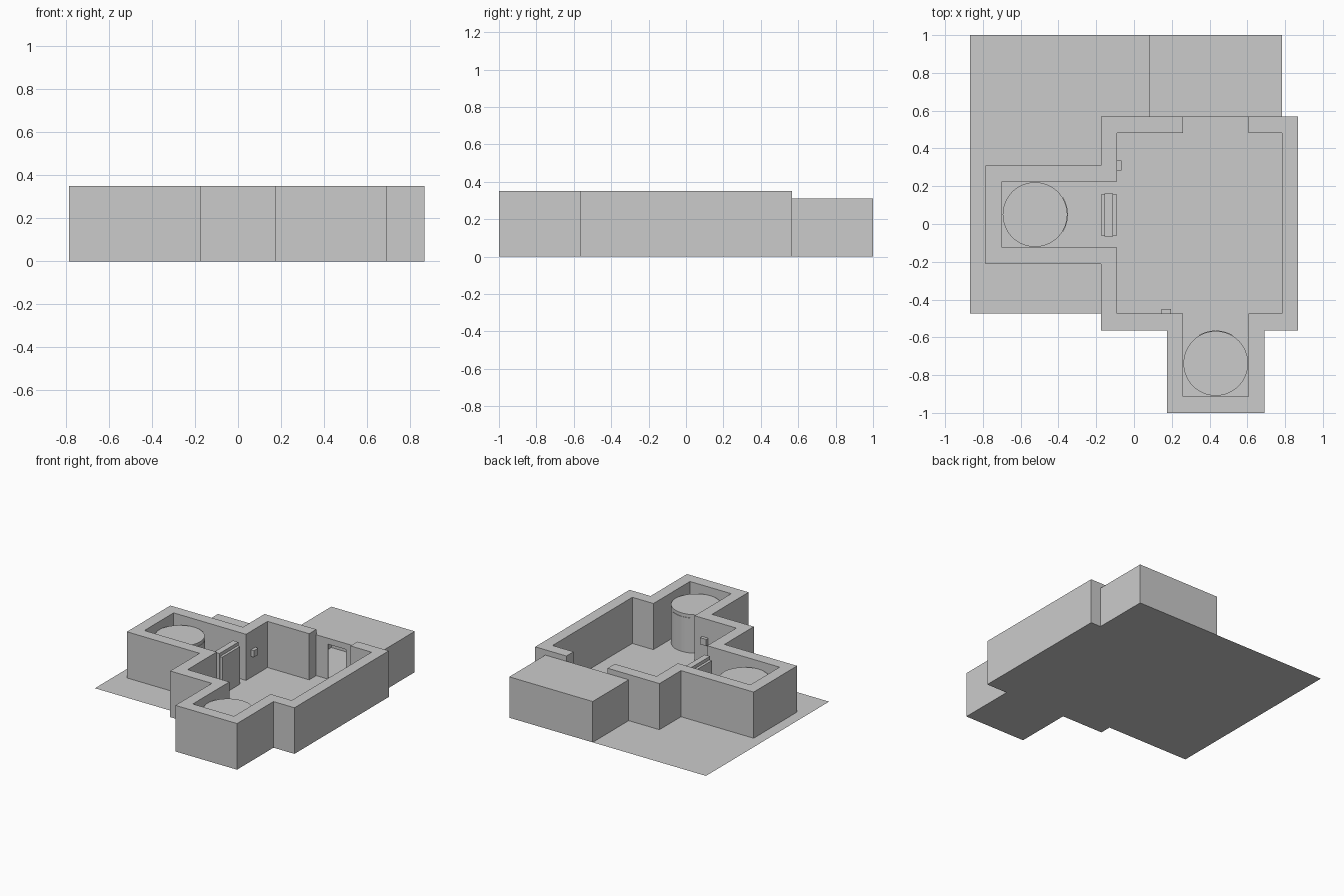
import bpy, bmesh
from math import sin, cos, pi, radians

if "Cube" in bpy.data.objects:
    bpy.data.objects.remove(bpy.data.objects["Cube"])


def finish(name, bm, smooth=False):
    me = bpy.data.meshes.new(name)
    bm.to_mesh(me)
    bm.free()
    ob = bpy.data.objects.new(name, me)
    bpy.context.collection.objects.link(ob)
    if smooth:
        bpy.context.view_layer.objects.active = ob
        ob.select_set(True)
        bpy.ops.object.shade_smooth_by_angle(angle=radians(30))
        ob.select_set(False)
    return ob


def prism(name, pts, z0, z1, bottom=True, smooth=False):
    """Extrude a counter-clockwise outline from z0 to z1."""
    bm = bmesh.new()
    lo = [bm.verts.new((x, y, z0)) for x, y in pts]
    hi = [bm.verts.new((x, y, z1)) for x, y in pts]
    n = len(pts)
    for i in range(n):
        j = (i + 1) % n
        bm.faces.new((lo[i], lo[j], hi[j], hi[i]))
    bm.faces.new(hi)
    if bottom:
        bm.faces.new(lo[::-1])
    return finish(name, bm, smooth)


def box(name, x0, x1, y0, y1, z0, z1):
    return prism(name, [(x0, y0), (x1, y0), (x1, y1), (x0, y1)], z0, z1)


def sheet(name, quads):
    bm = bmesh.new()
    for q in quads:
        bm.faces.new([bm.verts.new(p) for p in q])
    bmesh.ops.remove_doubles(bm, verts=bm.verts, dist=1e-5)
    return finish(name, bm)


# Ground sheet under everything
sheet("ground", [[(x, y, 0) for x, y in [
    (-.868, -.475), (-.175, -.475), (-.175, -.563), (.175, -.563),
    (.175, -1), (.692, -1), (.692, -.563), (.868, -.563),
    (.868, .568), (.783, .568), (.783, 1), (-.868, 1)]]])

# Room wall: outside outline, then back along the inside, open at the rear
outer = [(.26, .568), (-.175, .568), (-.175, .31), (-.785, .31),
         (-.785, -.211), (-.175, -.211), (-.175, -.563), (.175, -.563),
         (.175, -1), (.692, -1), (.692, -.563), (.868, -.563),
         (.868, .568), (.606, .568)]
inner = [(.606, .482), (.783, .482), (.783, -.475), (.606, -.475),
         (.606, -.913), (.26, -.913), (.26, -.475), (-.09, -.475),
         (-.09, -.125), (-.698, -.125), (-.698, .225), (-.09, .225),
         (-.09, .482), (.26, .482)]
prism("room_wall", outer + inner, 0, .35, bottom=False)

# Hollow annex behind the rear opening
x0, x1, y0, y1, h = .083, .783, .568, 1, .31
sheet("annex", [
    [(x0, y0, h), (x1, y0, h), (x1, y1, h), (x0, y1, h)],
    [(x0, y1, 0), (x0, y0, 0), (x0, y0, h), (x0, y1, h)],
    [(x1, y0, 0), (x1, y1, 0), (x1, y1, h), (x1, y0, h)],
    [(x1, y1, 0), (x0, y1, 0), (x0, y1, h), (x1, y1, h)]])

# Rear panel with a doorway
box("rear_panel_left", .26, .36, .566, .572, 0, .31)
box("rear_panel_right", .51, .606, .566, .572, 0, .31)
box("rear_panel_top", .36, .51, .566, .572, .265, .31)

# Free-standing door block in the side opening
box("side_door_inner", -.11, -.09, -.06, .155, 0, .285)
box("side_door_outer", -.175, -.155, -.06, .155, 0, .285)
box("side_door_core", -.155, -.11, -.066, .161, 0, .31)

# Wall controls
box("control_box_side", -.09, -.065, .283, .335, .16, .21)
box("control_box_front", .146, .196, -.475, -.45, .16, .21)


# Round lift cabins, each with a pair of curved doors
def arc(cx, cy, r, a0, a1, n):
    return [(cx + r * cos(a0 + (a1 - a0) * i / n),
             cy + r * sin(a0 + (a1 - a0) * i / n)) for i in range(n + 1)]


def cabin(name, cx, cy, facing):
    prism(name, arc(cx, cy, .171, 0, 2 * pi, 64)[:-1], 0, .29, smooth=True)
    half = radians(31)
    for side, a, b in (("right", -half, -.008), ("left", .008, half)):
        pts = (arc(cx, cy, .174, facing + a, facing + b, 8)
               + arc(cx, cy, .169, facing + b, facing + a, 8))
        prism(f"{name}_door_{side}", pts, 0, .265, smooth=True)


cabin("front_cabin", .433, -.738, pi / 2)
cabin("side_cabin", -.524, .05, 0)
